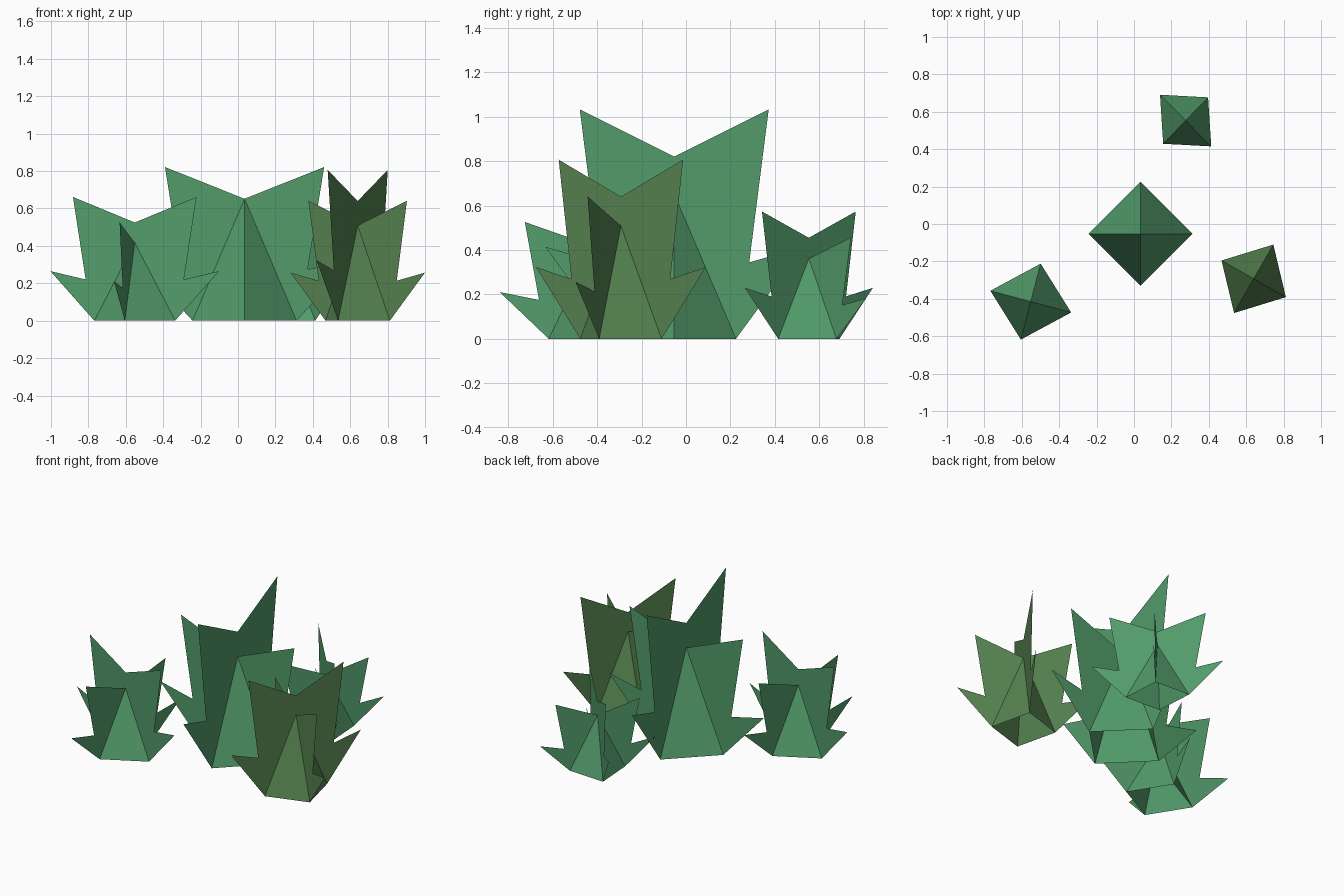
import bpy
import bmesh
from mathutils import Vector

if "Cube" in bpy.data.objects:
    bpy.data.objects.remove(bpy.data.objects["Cube"], do_unlink=True)


def make_material(name, colour):
    mat = bpy.data.materials.new(name)
    mat.use_nodes = True
    mat.diffuse_color = (*colour, 1)
    node = mat.node_tree.nodes["Principled BSDF"]
    node.inputs["Base Color"].default_value = (*colour, 1)
    node.inputs["Roughness"].default_value = 0.9
    return mat


green = make_material("leaf_green", (0.085, 0.33, 0.145))
olive = make_material("olive_green", (0.093, 0.225, 0.08))

# Half outline of a blade sheet: (reach along the base diagonal, share of its height)
BLADE = [(1, 0), (2.09, 0.505), (1.215, 0.42), (1.53, 1.26), (0, 1)]


def tuft(name, mat, centre, tall, short, height):
    """Open pyramid core with a tall and a short jagged blade sheet on its diagonals."""
    bm = bmesh.new()
    low = height * 0.795
    tall, short = Vector((*tall, 0)), Vector((*short, 0))
    up = Vector((0, 0, 1))

    # Pyramid core
    apex = bm.verts.new(up * low)
    ring = [bm.verts.new(p) for p in (tall, short, -tall, -short)]
    for i in range(4):
        face = bm.faces.new((ring[i], ring[(i + 1) % 4], apex))
        face.normal_update()
        if face.normal.z < 0:
            face.normal_flip()

    # Blade fins outside the core, mirrored about the centre
    for axis, top in ((tall, height), (short, low)):
        for side in (1, -1):
            points = [axis * (side * u) + up * (w * top) for u, w in BLADE]
            if top > low:
                points.append(up * low)
            if side < 0:
                points.reverse()
            bm.faces.new([bm.verts.new(p) for p in points])

    mesh = bpy.data.meshes.new(name)
    bm.to_mesh(mesh)
    bm.free()
    mesh.materials.append(mat)
    obj = bpy.data.objects.new(name, mesh)
    obj.location = (*centre, 0)
    bpy.context.collection.objects.link(obj)


tuft("large_centre_tuft", green, (0.035, -0.053), (0, 0.278), (0.278, 0), 0.82)
tuft("front_right_tuft", green, (-0.552, -0.415), (0.216, -0.058), (0.053, 0.203), 0.525)
tuft("front_left_olive_tuft", olive, (0.64, -0.293), (0.105, 0.183), (0.172, -0.098), 0.64)
tuft("back_left_tuft", green, (0.276, 0.553), (0.137, -0.138), (0.12, 0.124), 0.455)
